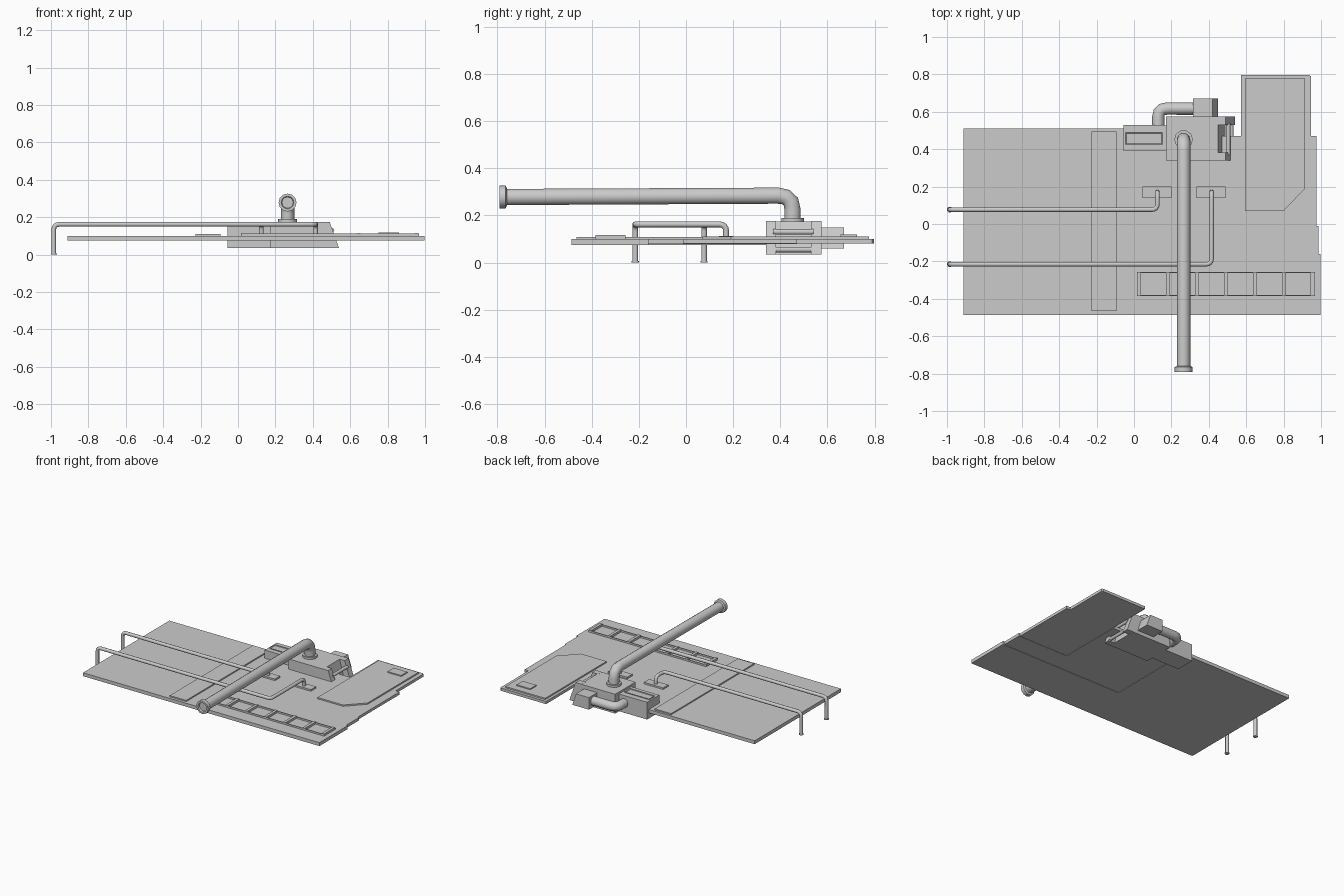
import bpy, bmesh, math
from mathutils import Vector

if "Cube" in bpy.data.objects:
    bpy.data.objects.remove(bpy.data.objects["Cube"])


def finish(bm, name):
    bmesh.ops.recalc_face_normals(bm, faces=bm.faces)
    me = bpy.data.meshes.new(name)
    bm.to_mesh(me)
    bm.free()
    ob = bpy.data.objects.new(name, me)
    bpy.context.collection.objects.link(ob)
    return ob


def prism(name, pts, lo, hi, axis='z'):
    """Extrude a 2D outline: (x, y) along z, or (x, z) along y."""
    bm = bmesh.new()
    put = (lambda p, t: (p[0], p[1], t)) if axis == 'z' else (lambda p, t: (p[0], t, p[1]))
    face = bm.faces.new([bm.verts.new(put(p, lo)) for p in pts])
    new = bmesh.ops.extrude_face_region(bm, geom=[face])['geom']
    shift = Vector(put((0, 0), hi - lo))
    bmesh.ops.translate(bm, vec=shift, verts=[v for v in new if isinstance(v, bmesh.types.BMVert)])
    return finish(bm, name)


def box(name, x0, x1, y0, y1, z0, z1):
    return prism(name, [(x0, y0), (x1, y0), (x1, y1), (x0, y1)], z0, z1)


def smooth(ob):
    bpy.ops.object.select_all(action='DESELECT')
    ob.select_set(True)
    bpy.context.view_layer.objects.active = ob
    bpy.ops.object.shade_smooth_by_angle(angle=math.radians(40))


def pipe(name, pts, radius, bend, res=3, steps=4):
    """Round tube along a polyline whose corners are rounded."""
    pts = [Vector(p) for p in pts]
    path = [pts[0]]
    for a, b, c in zip(pts, pts[1:], pts[2:]):
        s, e = b + (a - b).normalized() * bend, b + (c - b).normalized() * bend
        for i in range(steps + 1):
            t = i / steps
            path.append(s * (1 - t) ** 2 + b * 2 * t * (1 - t) + e * t ** 2)
    path.append(pts[-1])
    cu = bpy.data.curves.new(name, 'CURVE')
    cu.dimensions = '3D'
    cu.bevel_depth, cu.bevel_resolution, cu.use_fill_caps = radius, res, True
    sp = cu.splines.new('POLY')
    sp.points.add(len(path) - 1)
    for p, co in zip(sp.points, path):
        p.co = (*co, 1)
    ob = bpy.data.objects.new(name, cu)
    bpy.context.collection.objects.link(ob)
    bpy.ops.object.select_all(action='DESELECT')
    ob.select_set(True)
    bpy.context.view_layer.objects.active = ob
    bpy.ops.object.convert(target='MESH')
    smooth(bpy.context.view_layer.objects.active)


def inset_top(ob, thickness, depth):
    """Sink a recess into the top face."""
    bm = bmesh.new()
    bm.from_mesh(ob.data)
    top = max(bm.faces, key=lambda f: f.calc_center_median().z)
    bmesh.ops.inset_region(bm, faces=[top], thickness=thickness, depth=0)
    bmesh.ops.translate(bm, vec=(0, 0, -depth), verts=top.verts)
    bm.to_mesh(ob.data)
    bm.free()


# Deck plates, with stepped right edges
prism('main_deck', [(-.912, -.486), (.998, -.486), (.998, -.16), (0, -.16), (0, .51), (-.912, .51)], .075, .1)
prism('middle_deck', [(0, -.16), (.986, -.16), (.986, -.01), (.573, -.01), (.573, .47), (0, .47)], .078, .1)
prism('side_deck', [(.573, -.01), (.976, -.01), (.976, .47), (.945, .47), (.945, .79), (.935, .797), (.573, .797)],
      .08, .1)

# Raised panels on the deck
prism('side_panel', [(.593, .07), (.8, .07), (.915, .19), (.915, .777), (.593, .777)], .09, .11)
box('side_hatch', .75, .86, .655, .725, .105, .118)
box('cross_strip', -.226, -.093, -.465, .495, .095, .109)

# Ladder-like grille: frame rails and rungs
for i, y in enumerate((-.385, -.262)):
    box(f'grille_rail_{i}', .015, .967, y, y + .006, .095, .112)
for i in range(7):
    x = .025 + i * .155
    box(f'grille_rung_{i}', x - .01, x + .01, -.385, -.256, .095, .116)

# Two thin pipes with foot flanges and deck bases
for i, (y, x) in enumerate(((.077, .125), (-.215, .415))):
    pipe(f'thin_pipe_{i}', [(-.985, y, .003), (-.985, y, .162), (x, y, .162), (x, .17, .162), (x, .17, .1)],
         .0125, .03)
    pipe(f'pipe_foot_{i}', [(-.985, y, 0), (-.985, y, .006)], .016, 0)
    box(f'pipe_base_{i}', x - .08, x + .075, .14, .2, .095, .112)

# Large overhead pipe with flanges
pipe('large_pipe', [(.265, -.775, .278), (.265, .452, .284), (.265, .452, .17)], .036, .06, steps=3)
pipe('lower_flange', [(.265, .452, .17), (.265, .452, .19)], .05, 0)
bm = bmesh.new()
rings = []
for r, y in ((.038, -.76), (.048, -.765), (.048, -.792), (.034, -.792), (.03, -.78)):
    rings.append([bm.verts.new((.265 + r * math.cos(k * math.pi / 6), y, .278 + r * math.sin(k * math.pi / 6)))
                  for k in range(12)])
for a, b in zip(rings, rings[1:]):
    for k in range(12):
        bm.faces.new((a[k], a[k - 1], b[k - 1], b[k]))
bm.faces.new(rings[0])
bm.faces.new(rings[-1])
smooth(finish(bm, 'end_flange'))

# Pump housing: left box with vent, main body, two slanted cheek plates
box('housing_left', -.057, .18, .39, .53, .034, .16)
vent = box('housing_vent', -.045, .153, .425, .49, .155, .165)
inset_top(vent, .008, .004)
prism('housing_body', [(.17, .034), (.49, .034), (.45, .175), (.17, .175)], .34, .575, 'y')
for i, (y0, y1) in enumerate(((.34, .382), (.53, .575))):
    prism(f'cheek_plate_{i}', [(.44, .0345), (.54, .0345), (.49, .1755), (.44, .1755)], y0, y1, 'y')
for i, (x, z) in enumerate(((.503, .13), (.52, .055))):
    pipe(f'cross_bar_{i}', [(x, .37, z), (x, .54, z)], .012, 0)

# Rear box and the elbow pipe joining it to the housing
prism('rear_box', [(.315, .06), (.45, .06), (.42, .148), (.315, .148)], .57, .67, 'y')
pipe('rear_elbow', [(.13, .52, .105), (.13, .617, .105), (.33, .617, .105)], .033, .045, steps=3)
